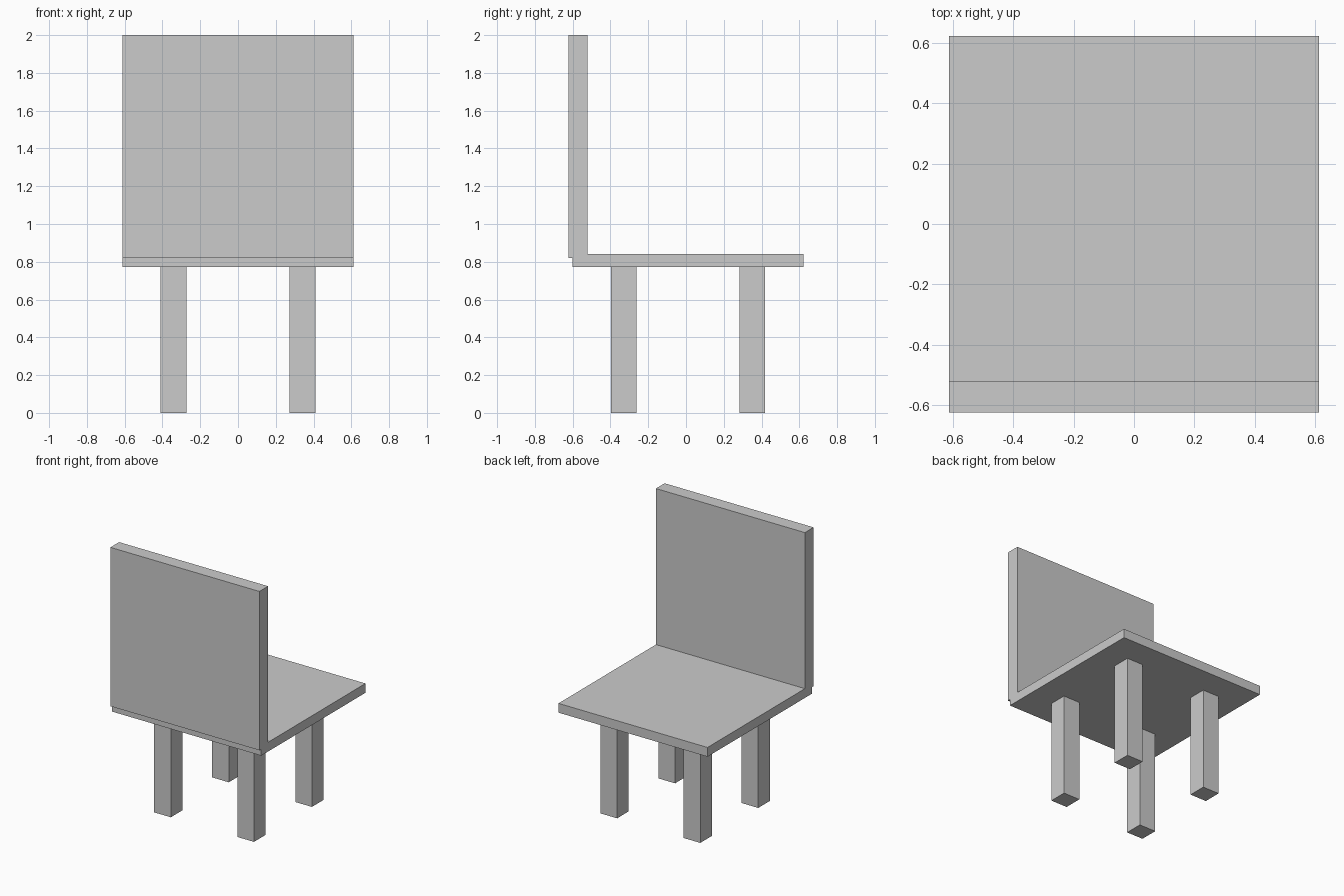
import bpy

if "Cube" in bpy.data.objects:
    bpy.data.objects.remove(bpy.data.objects["Cube"])


def box(name, x, y, z):
    """Axis-aligned box from (min, max) ranges."""
    bpy.ops.mesh.primitive_cube_add(size=1, location=[(a + b) / 2 for a, b in (x, y, z)])
    ob = bpy.context.object
    ob.name = name
    ob.scale = [b - a for a, b in (x, y, z)]
    bpy.ops.object.transform_apply(location=False, rotation=False, scale=True)
    return ob


# Seat slab and upright back panel
box("seat", (-0.612, 0.612), (-0.602, 0.622), (0.772, 0.841))
box("backrest", (-0.612, 0.612), (-0.623, -0.521), (0.82, 2.0))

# Four square legs
for row, y in (("front", (-0.398, -0.262)), ("rear", (0.282, 0.418))):
    for side, x in (("left", (-0.41, -0.273)), ("right", (0.273, 0.41))):
        box(f"{row}_{side}_leg", x, y, (0.0, 0.775))
